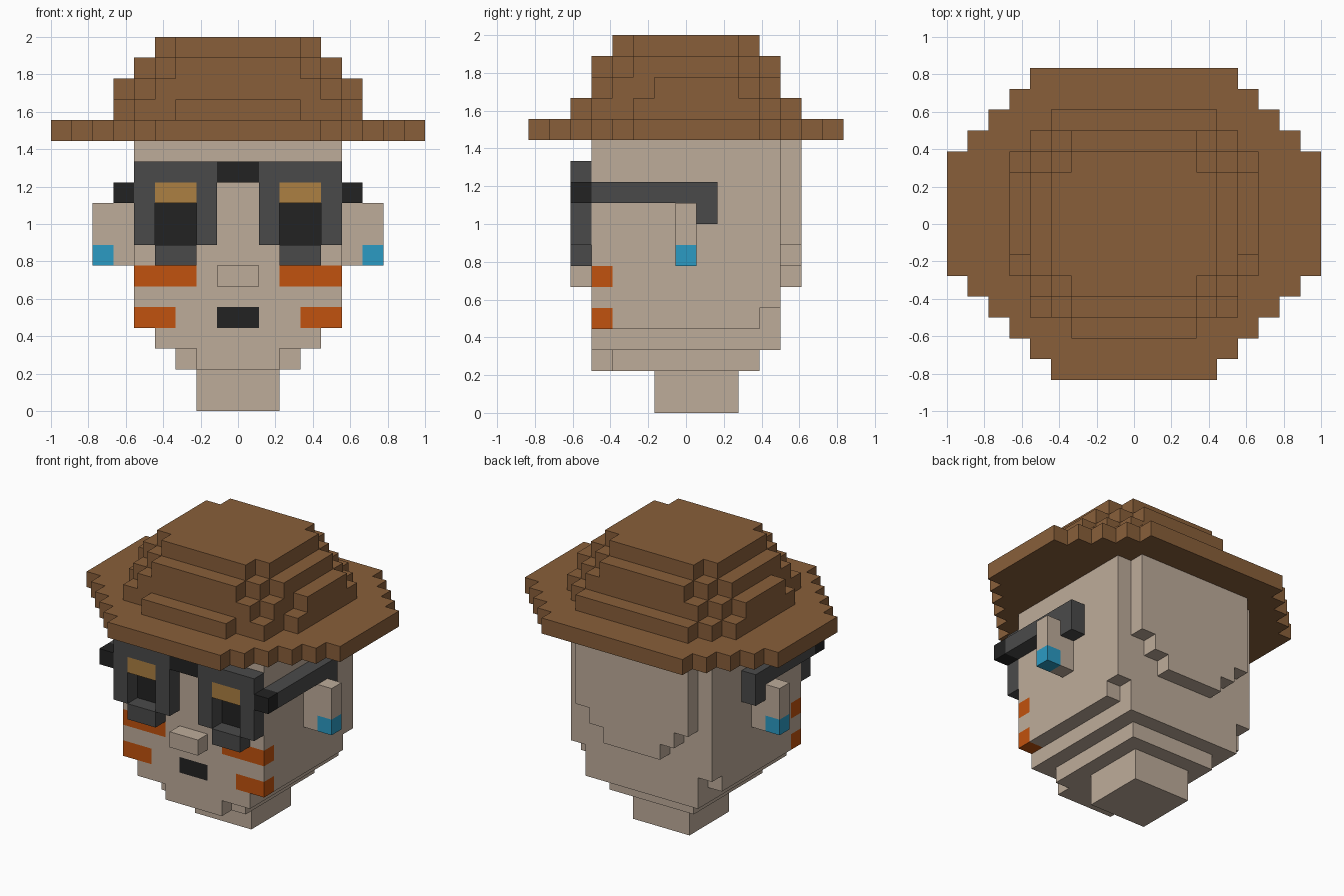
import bpy
import bmesh

UNIT = 1 / 9  # edge length of one block

cube = bpy.data.objects.get("Cube")
if cube:
    bpy.data.objects.remove(cube, do_unlink=True)


def linear(c):
    c /= 255
    return c / 12.92 if c <= 0.04045 else ((c + 0.055) / 1.055) ** 2.4


def material(name, *rgb):
    mat = bpy.data.materials.new(name)
    mat.use_nodes = True
    colour = [linear(c) for c in rgb] + [1]
    mat.diffuse_color = colour
    bsdf = next(n for n in mat.node_tree.nodes if n.type == 'BSDF_PRINCIPLED')
    bsdf.inputs["Base Color"].default_value = colour
    return mat


SKIN = material("skin", 190, 172, 154)
BROWN = material("hat_brown", 137, 95, 58)
GREY = material("frame_grey", 74, 74, 74)
BLACK = material("black", 34, 34, 34)
AMBER = material("amber", 172, 128, 66)
BLUE = material("earring_blue", 43, 155, 196)
ORANGE = material("face_paint_orange", 193, 82, 14)


def fill(cells, mat, xs, ys, zs, mirror=False):
    """Fill a box of blocks; rows in y are centred on whole numbers."""
    for x in range(*xs):
        for y in range(*ys):
            for z in range(*zs):
                cells[x, y, z] = mat
                if mirror:
                    cells[-1 - x, y, z] = mat


def build(name, cells):
    """Turn filled blocks into one clean outer shell."""
    mats = list(dict.fromkeys(cells.values()))
    bm = bmesh.new()
    verts = {}

    def vert(p):
        if p not in verts:
            verts[p] = bm.verts.new((p[0] * UNIT, (p[1] - 0.5) * UNIT, p[2] * UNIT))
        return verts[p]

    for cell, mat in cells.items():
        for axis in range(3):
            b, c = (axis + 1) % 3, (axis + 2) % 3
            for side in (0, 1):
                neighbour = list(cell)
                neighbour[axis] += 2 * side - 1
                if tuple(neighbour) in cells:
                    continue
                corners = []
                for u, v in ((0, 0), (1, 0), (1, 1), (0, 1)):
                    p = list(cell)
                    p[axis] += side
                    p[b] += u
                    p[c] += v
                    corners.append(vert(tuple(p)))
                if side == 0:
                    corners.reverse()
                bm.faces.new(corners).material_index = mats.index(mat)
    # Merge flat neighbours of the same colour
    bmesh.ops.dissolve_limit(bm, angle_limit=0.01, verts=bm.verts[:],
                             edges=bm.edges[:], delimit={'MATERIAL'})
    mesh = bpy.data.meshes.new(name)
    bm.to_mesh(mesh)
    bm.free()
    for mat in mats:
        mesh.materials.append(mat)
    obj = bpy.data.objects.new(name, mesh)
    bpy.context.collection.objects.link(obj)
    return obj


# Head: neck, stepped jaw, skull, stepped back of the head
head = {}
fill(head, SKIN, (-2, 2), (-1, 3), (0, 2))
fill(head, SKIN, (-2, 2), (-4, 4), (2, 3))
fill(head, SKIN, (-3, 3), (-3, 4), (2, 3))
fill(head, SKIN, (-4, 4), (-4, 5), (3, 5))
fill(head, SKIN, (-5, 5), (-4, 4), (4, 5))
fill(head, SKIN, (-5, 5), (-4, 5), (5, 13))
for half, low in ((2, 6), (3, 7), (4, 8)):
    fill(head, SKIN, (-half, half), (5, 6), (low, 13))
# Painted stripes, mouth and dark lenses on the face
fill(head, ORANGE, (2, 5), (-4, -3), (6, 7), True)
fill(head, ORANGE, (3, 5), (-4, -3), (4, 5), True)
fill(head, BLACK, (-1, 1), (-4, -3), (4, 5))
fill(head, BLACK, (2, 4), (-4, -3), (8, 10), True)
build("head", head)

# Nose
nose = {}
fill(nose, SKIN, (-1, 1), (-5, -4), (6, 7))
build("nose", nose)

# Ears with earrings
for name, inner, outer in (("left", (5, 6), (6, 7)), ("right", (-6, -5), (-7, -6))):
    ear = {}
    fill(ear, SKIN, inner, (0, 1), (7, 10))
    fill(ear, SKIN, outer, (0, 1), (8, 10))
    fill(ear, BLUE, outer, (0, 1), (7, 8))
    build("ear_" + name, ear)

# Glasses: rims, amber lens tops, bridge, hinges, temples
glasses = {}
fill(glasses, GREY, (1, 5), (-5, -4), (8, 12), True)
fill(glasses, GREY, (2, 4), (-5, -4), (7, 8), True)
fill(glasses, AMBER, (2, 4), (-5, -4), (10, 11), True)
for x in (2, 3, -3, -4):
    for z in (8, 9):
        del glasses[x, -5, z]
fill(glasses, BLACK, (-1, 1), (-5, -4), (11, 12))
fill(glasses, BLACK, (5, 6), (-5, -4), (10, 11), True)
fill(glasses, GREY, (5, 6), (-4, 2), (10, 11), True)
fill(glasses, GREY, (5, 6), (1, 2), (9, 10), True)
build("glasses", glasses)

# Hat: each layer is a stack of (half width, first row, last row)
brim = [(4, -7, 6), (5, -6, 7), (6, -5, 6), (7, -4, 5), (8, -3, 4), (9, -2, 3)]
crown = [
    [(3, -5, 5), (4, -4, 5), (5, -4, 4), (6, -2, 3)],
    [(4, -4, 4), (5, -3, 3), (6, -1, 2)],
    [(3, -4, 4), (4, -3, 3), (5, -2, 2)],
    [(3, -3, 3), (4, -2, 2)],
]
hat = {}
for level, layer in enumerate([brim] + crown):
    for half, first, last in layer:
        fill(hat, BROWN, (-half, half), (first, last + 1), (13 + level, 14 + level))
# Back edge of the brim
fill(hat, BROWN, (-5, 5), (7, 8), (13, 14))
build("hat", hat)
